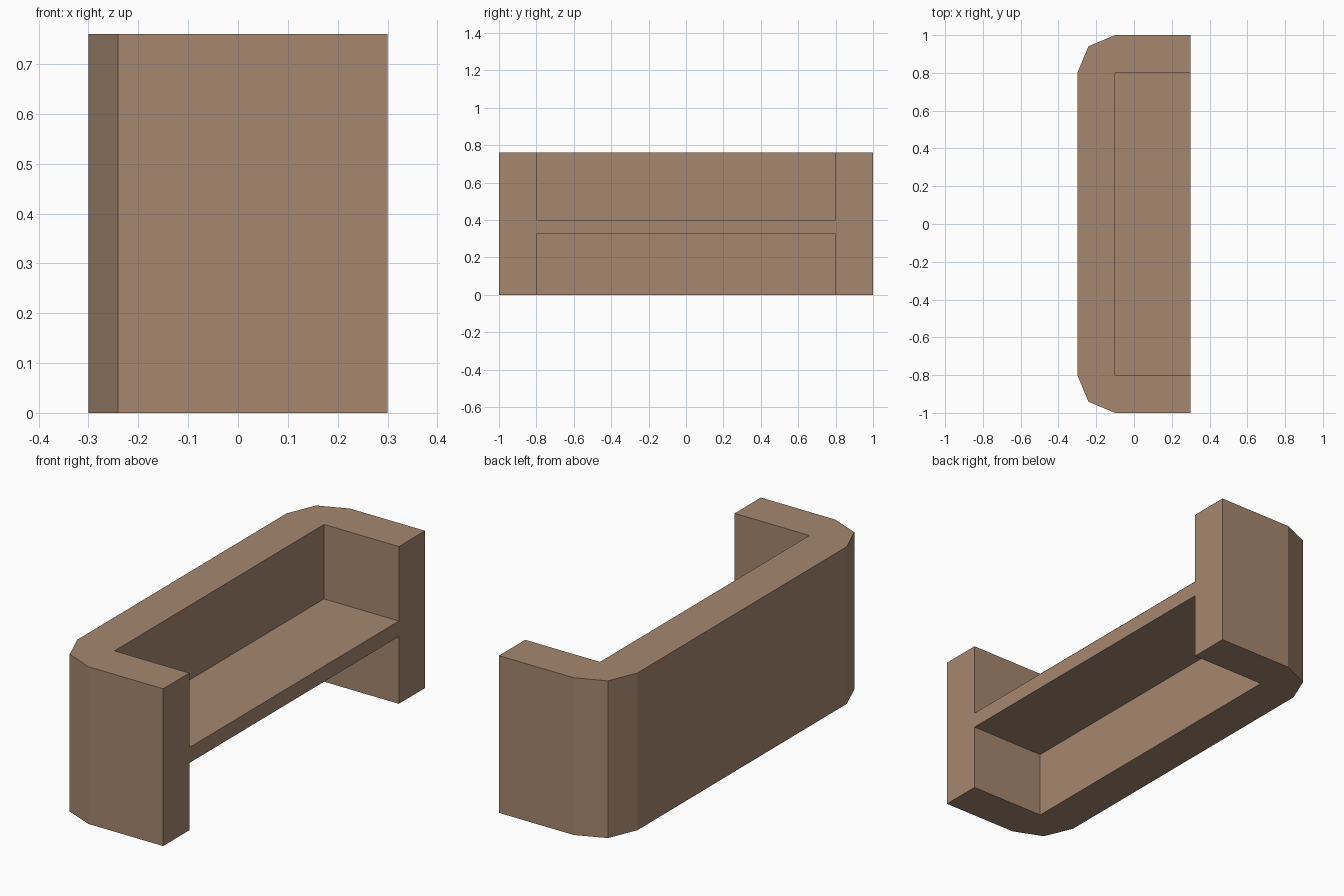
import bpy, bmesh

if "Cube" in bpy.data.objects:
    bpy.data.objects.remove(bpy.data.objects["Cube"])

HEIGHT = 0.76
SEAT_BOTTOM, SEAT_TOP = 0.325, 0.40

wood = bpy.data.materials.new("warm brown")
wood.diffuse_color = (0.38, 0.243, 0.16, 1)
wood.use_nodes = True
wood.node_tree.nodes["Principled BSDF"].inputs["Base Color"].default_value = wood.diffuse_color


def extrude_profile(name, points, z0, z1):
    """Flat outline in plan, raised from z0 to z1."""
    bm = bmesh.new()
    face = bm.faces.new([bm.verts.new((x, y, z0)) for x, y in points])
    result = bmesh.ops.extrude_face_region(bm, geom=[face])
    top = [v for v in result["geom"] if isinstance(v, bmesh.types.BMVert)]
    bmesh.ops.translate(bm, verts=top, vec=(0, 0, z1 - z0))
    bmesh.ops.recalc_face_normals(bm, faces=bm.faces)
    mesh = bpy.data.meshes.new(name)
    bm.to_mesh(mesh)
    bm.free()
    mesh.materials.append(wood)
    obj = bpy.data.objects.new(name, mesh)
    bpy.context.collection.objects.link(obj)
    return obj


# Back and arms: half of the U outline, mirrored across y = 0
half = [(-0.1, 0.8), (0.3, 0.8), (0.3, 1.0), (-0.1, 1.0), (-0.241, 0.941), (-0.3, 0.8)]
outline = half + [(x, -y) for x, y in reversed(half)]
extrude_profile("back_and_arms", outline, 0, HEIGHT)

# Seat slab between the arms, open underneath
seat = [(-0.1, -0.8), (0.3, -0.8), (0.3, 0.8), (-0.1, 0.8)]
extrude_profile("seat", seat, SEAT_BOTTOM, SEAT_TOP)
